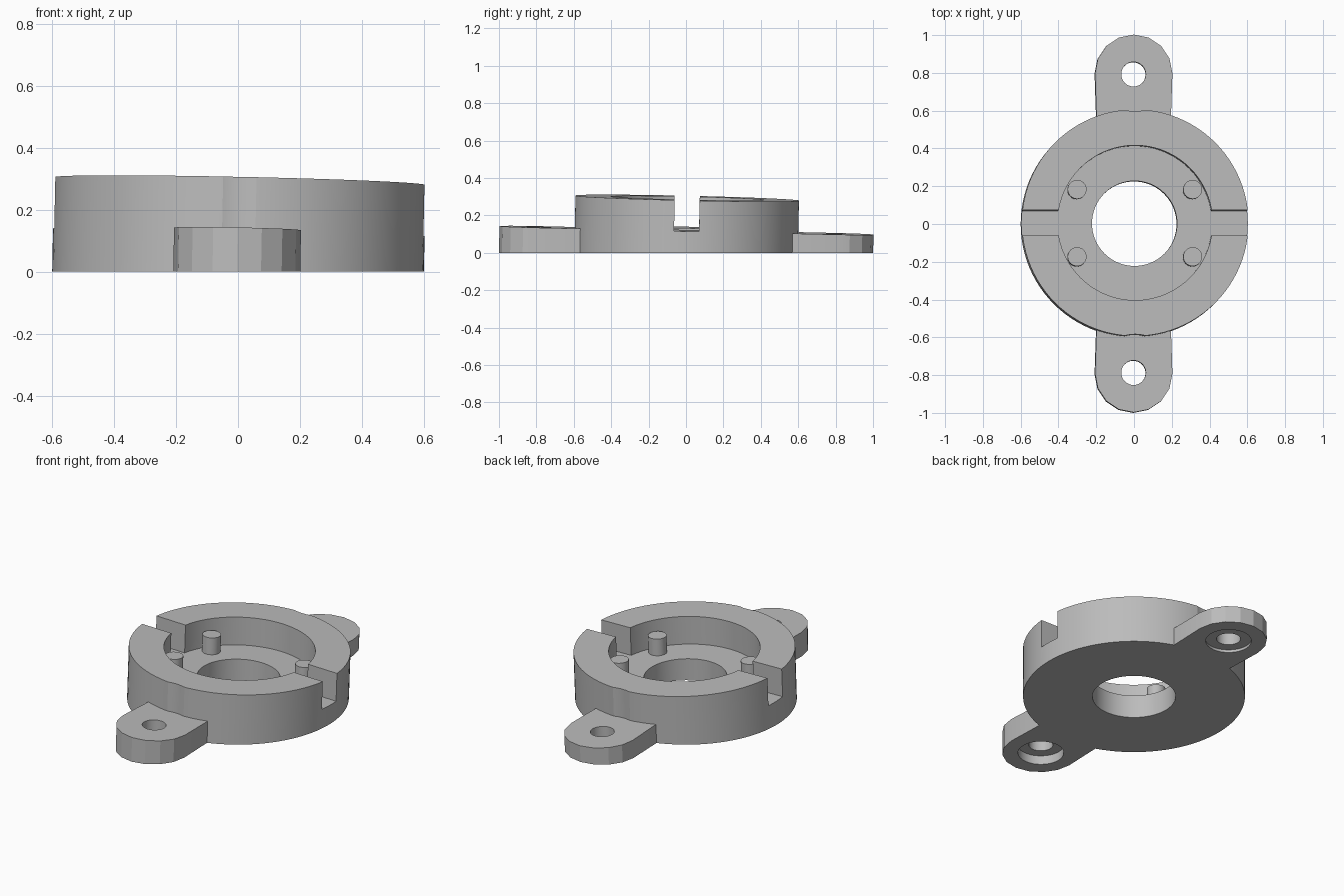
import bpy, bmesh, math
from mathutils import Vector

cube = bpy.data.objects.get("Cube")
if cube:
    bpy.data.objects.remove(cube, do_unlink=True)

grey = bpy.data.materials.new("plain grey")
grey.use_nodes = True
COLOUR = (0.5, 0.5, 0.5, 1)
grey.diffuse_color = COLOUR
grey.node_tree.nodes["Principled BSDF"].inputs["Base Color"].default_value = COLOUR

TOP, FLOOR, EAR_TOP = 0.2925, 0.127, 0.12
LEAN_X, LEAN_Y = 0.021, 0.023
EAR_Y, EAR_R = 0.795, 0.205


def prism(name, outline, z0, z1):
    """Extrude a flat outline from z0 up to z1."""
    bm = bmesh.new()
    face = bm.faces.new([bm.verts.new((x, y, z0)) for x, y in outline])
    out = bmesh.ops.extrude_face_region(bm, geom=[face])
    for v in out["geom"]:
        if isinstance(v, bmesh.types.BMVert):
            v.co.z = z1
    bmesh.ops.recalc_face_normals(bm, faces=bm.faces)
    mesh = bpy.data.meshes.new(name)
    bm.to_mesh(mesh)
    bm.free()
    mesh.materials.append(grey)
    obj = bpy.data.objects.new(name, mesh)
    bpy.context.collection.objects.link(obj)
    return obj


def arc(cx, cy, r, n, start=0.0, sweep=2 * math.pi, closed=True):
    count = n if closed else n + 1
    return [(cx + r * math.cos(start + sweep * i / n),
             cy + r * math.sin(start + sweep * i / n)) for i in range(count)]


def cut(obj, outline, z0, z1):
    """Subtract a prism from the object."""
    cutter = prism("cutter", outline, z0, z1)
    cutter.hide_render = True
    mod = obj.modifiers.new("cut", "BOOLEAN")
    mod.operation, mod.solver, mod.object = "DIFFERENCE", "EXACT", cutter
    bpy.context.view_layer.objects.active = obj
    bpy.ops.object.modifier_apply(modifier=mod.name)
    bpy.data.objects.remove(cutter, do_unlink=True)


def finish(obj):
    """Lean the part over its flat underside, then shade it."""
    for v in obj.data.vertices:
        if v.co.z > 0.001:
            x, y, z = v.co
            v.co = Vector((x + LEAN_X * z, y + LEAN_Y * z,
                           z - LEAN_X * x - LEAN_Y * y))
    bpy.ops.object.select_all(action="DESELECT")
    obj.select_set(True)
    bpy.context.view_layer.objects.active = obj
    bpy.ops.object.shade_smooth_by_angle(angle=math.radians(20))


# Round housing: recess, centre hole, cross slot and screw clearance scallops
housing = prism("housing", arc(0, 0, 0.6, 96), 0, TOP)
cut(housing, arc(0, 0, 0.41, 72), FLOOR, 1)
cut(housing, arc(0, 0, 0.225, 64), -1, 1)
for side in (-1, 1):
    xs = sorted((side * 0.35, side * 0.7))
    cut(housing, [(xs[0], -0.067), (xs[1], -0.067), (xs[1], 0.067), (xs[0], 0.067)],
        FLOOR, 1)
    cut(housing, arc(0, side * EAR_Y, EAR_R, 48), EAR_TOP, 1)
finish(housing)

# Mounting ears with a screw hole and a counterbore underneath
for name, side in (("front_ear", -1), ("back_ear", 1)):
    outline = arc(0, EAR_Y, EAR_R, 8, 0, math.pi, False)
    outline += [(-0.195, 0.5), (0.195, 0.5)]
    ear = prism(name, [(x - 0.004, side * y) for x, y in outline], 0, EAR_TOP)
    cut(ear, arc(0, 0, 0.595, 96), -1, 1)
    cut(ear, arc(-0.005, side * (EAR_Y - 0.005), 0.065, 32), -1, 1)
    cut(ear, arc(-0.005, side * (EAR_Y - 0.005), 0.124, 32), -1, 0.03)
    finish(ear)

# Four locating pins standing on the recess floor
for x in (-1, 1):
    for y in (-1, 1):
        name = ("back" if y > 0 else "front") + ("_left" if x > 0 else "_right") + "_pin"
        finish(prism(name, arc(x * 0.306, y * 0.178, 0.05, 32), FLOOR - 0.01, 0.227))
